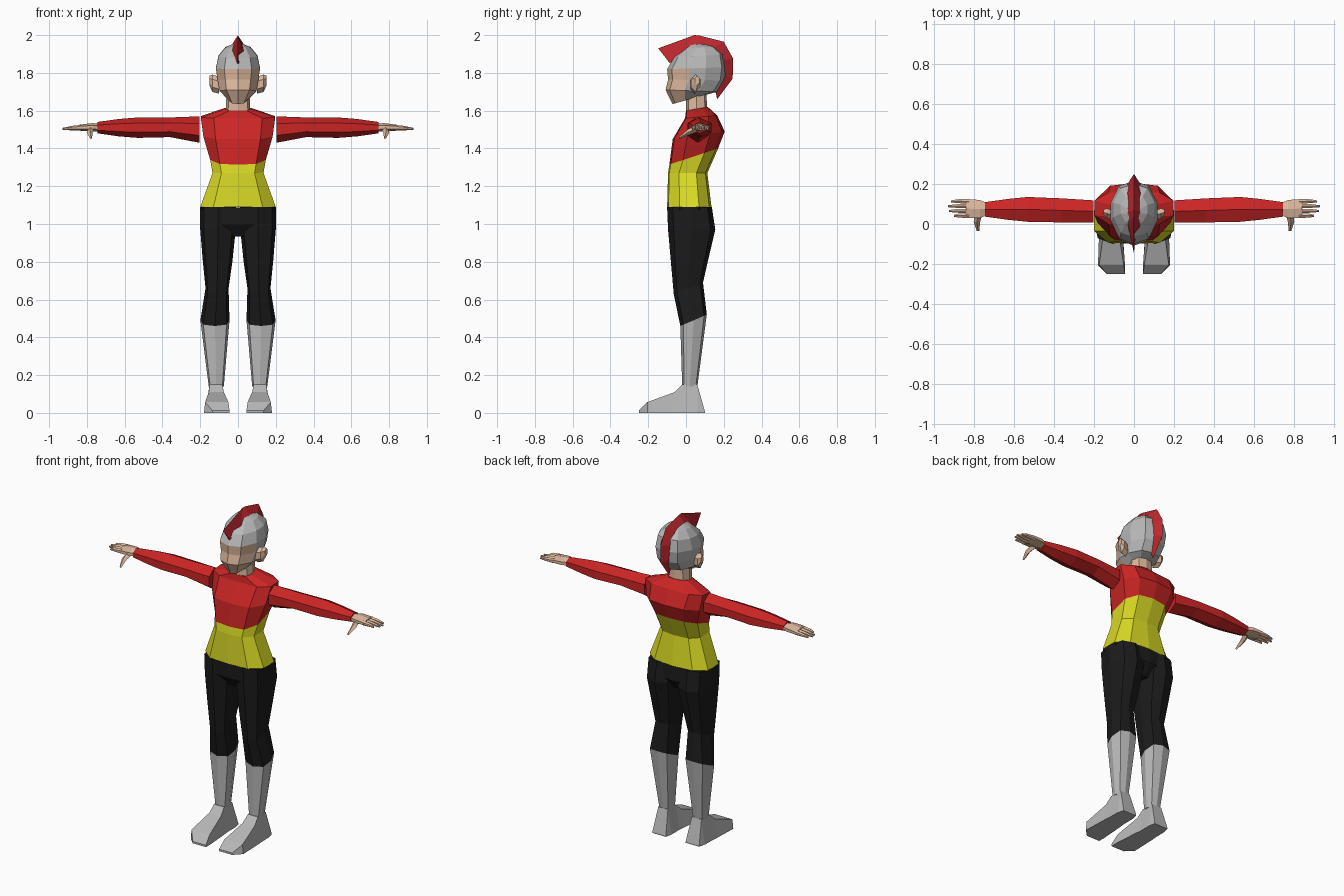
import bpy, bmesh


def colour(name, rgb):
    m = bpy.data.materials.new(name)
    m.diffuse_color = (*rgb, 1)
    return m


RED = colour("red cloth", (0.6, 0.018, 0.018))
CREST = colour("crimson crest", (0.52, 0.02, 0.027))
YELLOW = colour("yellow cloth", (0.7, 0.7, 0.018))
BLACK = colour("black cloth", (0.011, 0.011, 0.011))
GREY = colour("light grey", (0.48, 0.48, 0.48))
SKIN = colour("skin", (0.73, 0.48, 0.34))


def loft(name, rings, mats, rule=None, mirror=False):
    """Skin a row of equal-length rings, cap both ends, colour by rule(face centre)."""
    bm = bmesh.new()
    rows = [[bm.verts.new(p) for p in r] for r in rings]
    n = len(rows[0])
    for a, b in zip(rows, rows[1:]):
        for i in range(n):
            j = (i + 1) % n
            bm.faces.new((a[i], a[j], b[j], b[i]))
    bm.faces.new(rows[0][::-1])
    bm.faces.new(rows[-1])
    bmesh.ops.recalc_face_normals(bm, faces=bm.faces)
    if rule:
        for f in bm.faces:
            f.material_index = rule(f.calc_center_median())
    me = bpy.data.meshes.new(name)
    bm.to_mesh(me)
    bm.free()
    for m in mats:
        me.materials.append(m)
    ob = bpy.data.objects.new(name, me)
    bpy.context.collection.objects.link(ob)
    if mirror:
        ob.modifiers.new("mirror", 'MIRROR').use_mirror_merge = False
    return ob


# Half outlines: (share of half width, share of depth from front to back)
BODY = [(0, 0), (0.65, 0.03), (1, 0.28), (1, 0.72), (0.65, 0.95), (0, 1)]
LIMB = [(0, 0), (0.8, 0.12), (1, 0.5), (0.75, 0.9), (0, 1)]
HEAD = [(0, 0), (0.62, 0.08), (1, 0.37), (1, 0.65), (0.65, 0.92), (0, 1)]


def level(shape, hw, yf, yb, zf, zb, cx=0):
    """Closed ring around the z axis, tilted from zf at the front to zb at the back."""
    half = [(hw * s, yf + (yb - yf) * t, zf + (zb - zf) * t) for s, t in shape]
    other = [(-x, y, z) for x, y, z in half[-2:0:-1]]
    return [(x + cx, y, z) for x, y, z in half + other]


def across(x, y, hy, z, hz):
    """Six-sided ring around the x axis with ridges on top and bottom."""
    return [(x, y + a * hy, z + b * hz) for a, b in
            ((0, 1), (1, 0.45), (1, -0.45), (0, -1), (-1, -0.45), (-1, 0.45))]


# Torso: yellow waist below, red chest above a seam rising to the back
loft("torso", [level(BODY, *r) for r in (
    (0.2, -0.1, 0.135, 1.09, 1.09),
    (0.135, -0.095, 0.113, 1.27, 1.27),
    (0.147, -0.088, 0.17, 1.315, 1.40),
    (0.183, -0.07, 0.205, 1.45, 1.49),
    (0.197, -0.005, 0.165, 1.56, 1.575),
    (0.07, 0.0, 0.115, 1.60, 1.62))],
    [YELLOW, RED], lambda c: int(c.z > 1.375 + 0.1 * (c.y - 0.05)))

# Pelvis
loft("pelvis", [level(BODY, *r) for r in (
    (0.195, -0.098, 0.133, 1.088, 1.088),
    (0.15, -0.095, 0.14, 1.0, 1.0),
    (0.05, -0.05, 0.09, 0.935, 0.935))], [BLACK])

# Legs: black trousers, grey boot shafts
loft("leg", [level(LIMB, *r) for r in (
    (0.095, -0.1, 0.137, 1.089, 1.089, 0.105),
    (0.094, -0.095, 0.155, 0.97, 0.97, 0.106),
    (0.078, -0.08, 0.115, 0.80, 0.80, 0.108),
    (0.061, -0.065, 0.09, 0.63, 0.69, 0.111),
    (0.077, -0.03, 0.11, 0.46, 0.52, 0.122),
    (0.04, -0.02, 0.06, 0.14, 0.14, 0.115))],
    [GREY, BLACK], lambda c: int(c.z > 0.45), mirror=True)

# Feet: sections from toe to heel (y, inner x, outer x, top z, top inset)
loft("foot", [[(a, y, 0), (b, y, 0), (b - i, y, z), (a + i, y, z)] for y, a, b, z, i in (
    (-0.25, 0.045, 0.135, 0.012, 0),
    (-0.205, 0.045, 0.18, 0.057, 0.006),
    (-0.06, 0.055, 0.175, 0.11, 0.02),
    (-0.02, 0.06, 0.172, 0.15, 0.022),
    (0.06, 0.06, 0.17, 0.15, 0.022),
    (0.1, 0.068, 0.16, 0.008, 0))], [GREY], mirror=True)

# Arms
loft("arm", [across(*r) for r in (
    (0.203, 0.063, 0.055, 1.50, 0.07),
    (0.36, 0.068, 0.06, 1.512, 0.052),
    (0.53, 0.073, 0.062, 1.51, 0.054),
    (0.63, 0.073, 0.052, 1.51, 0.046),
    (0.745, 0.073, 0.036, 1.51, 0.03))], [RED], mirror=True)

# Hands
loft("palm", [across(*r) for r in (
    (0.73, 0.074, 0.028, 1.51, 0.02),
    (0.77, 0.075, 0.045, 1.512, 0.022),
    (0.84, 0.077, 0.048, 1.51, 0.016))], [SKIN], mirror=True)
for k, tip in enumerate((0.9, 0.925, 0.93, 0.915)):
    y = 0.041 + 0.024 * k
    loft("finger_%d" % (k + 1), [across(*r) for r in (
        (0.825, y, 0.011, 1.51, 0.015),
        (0.875, y + 0.001, 0.010, 1.508, 0.012),
        (tip, y, 0.005, 1.503, 0.006))], [SKIN], mirror=True)
loft("thumb", [[(x - w, y, z), (x, y, z + w), (x + w, y, z), (x, y, z - w)] for x, y, z, w in (
    (0.775, 0.06, 1.508, 0.02),
    (0.785, 0.01, 1.485, 0.016),
    (0.779, -0.036, 1.455, 0.006))], [SKIN], mirror=True)

# Neck
loft("neck", [level(LIMB, 0.066, 0.0, 0.112, 1.58, 1.59),
              level(LIMB, 0.06, 0.0, 0.108, 1.71, 1.71)], [SKIN])

# Head: skin face at the front, grey cap over the top and back
loft("head", [level(HEAD, *r) for r in (
    (0.05, -0.072, 0.11, 1.635, 1.685),
    (0.098, -0.108, 0.165, 1.71, 1.70),
    (0.108, -0.095, 0.205, 1.765, 1.76),
    (0.117, -0.1, 0.215, 1.82, 1.83),
    (0.103, -0.065, 0.20, 1.88, 1.90),
    (0.067, -0.005, 0.15, 1.93, 1.94),
    (0.02, 0.03, 0.09, 1.956, 1.956))],
    [GREY, SKIN], lambda c: int((c.y < 0.02 and c.z < 1.81) or c.z < 1.67))

# Ears
loft("ear", [across(0.1, 0.045, 0.022, 1.735, 0.045),
             across(0.135, 0.052, 0.026, 1.745, 0.046),
             across(0.152, 0.06, 0.012, 1.76, 0.025)], [SKIN], mirror=True)

# Crest: wedge along the middle of the head (inner y, z, outer y, z, half width)
loft("crest", [[(w, yi, zi), (0, yo, zo), (-w, yi, zi)] for yi, zi, yo, zo, w in (
    (-0.085, 1.85, -0.147, 1.93, 0.004),
    (-0.01, 1.92, 0.045, 2.0, 0.03),
    (0.06, 1.95, 0.07, 1.998, 0.032),
    (0.15, 1.935, 0.2, 1.965, 0.032),
    (0.2, 1.87, 0.25, 1.875, 0.032),
    (0.207, 1.78, 0.247, 1.77, 0.028),
    (0.155, 1.705, 0.165, 1.66, 0.006))], [CREST])
